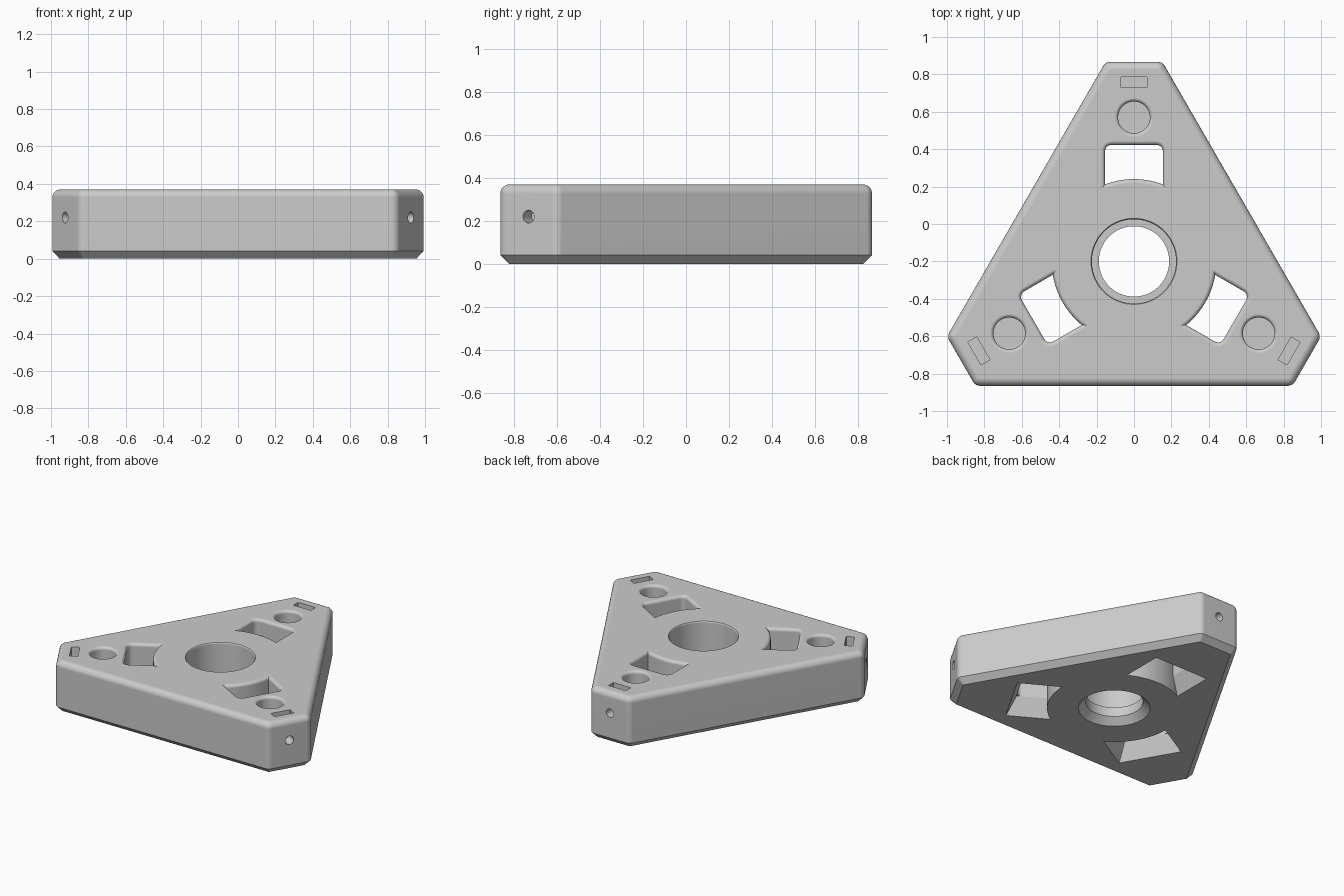
import bpy, bmesh, math
from mathutils import Vector, Matrix

if "Cube" in bpy.data.objects:
    bpy.data.objects.remove(bpy.data.objects["Cube"])

H = 0.37          # plate height
TIP, HALF = 1.067, 0.152   # tip face distance from the hub axis, half width

grey = bpy.data.materials.new("light_grey")
grey.use_nodes = True
grey.diffuse_color = (0.6, 0.6, 0.6, 1)
grey.node_tree.nodes["Principled BSDF"].inputs["Base Color"].default_value = (0.6, 0.6, 0.6, 1)


def circle(r, z, n=64):
    return [Vector((r * math.cos(2 * math.pi * i / n), r * math.sin(2 * math.pi * i / n), z))
            for i in range(n)]


def rounded(corners, z, inset, r, steps=5):
    """Outline of a convex polygon, moved inwards, with rounded corners."""
    ring, n = [], len(corners)
    for i, p in enumerate(corners):
        e1 = (p - corners[i - 1]).normalized()
        e2 = (corners[(i + 1) % n] - p).normalized()
        n1, n2 = Vector((e1.y, -e1.x)), Vector((e2.y, -e2.x))
        centre = p - (n1 + n2) * (inset + r) / (1 + n1.dot(n2))
        for k in range(steps + 1):
            q = centre + r * n1.slerp(n2, k / steps)
            ring.append(Vector((q.x, q.y, z)))
    return ring


def loft(name, rings, matrix=Matrix.Identity(4)):
    """Closed solid through a stack of rings."""
    bm = bmesh.new()
    rows = [[bm.verts.new(matrix @ v) for v in ring] for ring in rings]
    for a, b in zip(rows, rows[1:]):
        for i in range(len(a)):
            bm.faces.new((a[i - 1], a[i], b[i], b[i - 1]))
    bm.faces.new(rows[0])
    bm.faces.new(rows[-1])
    bmesh.ops.recalc_face_normals(bm, faces=bm.faces)
    mesh = bpy.data.meshes.new(name)
    bm.to_mesh(mesh)
    bm.free()
    mesh.materials.append(grey)
    ob = bpy.data.objects.new(name, mesh)
    bpy.context.collection.objects.link(ob)
    return ob


def select(ob):
    bpy.ops.object.select_all(action='DESELECT')
    ob.select_set(True)
    bpy.context.view_layer.objects.active = ob


def cut(ob, cutter):
    select(ob)
    mod = ob.modifiers.new("cut", 'BOOLEAN')
    mod.operation, mod.solver, mod.object = 'DIFFERENCE', 'EXACT', cutter
    bpy.ops.object.modifier_apply(modifier=mod.name)
    bpy.data.objects.remove(cutter)


def fillet(r, steps=5):
    """Height and sideways travel of a quarter round that ends at the top face."""
    for k in range(steps + 1):
        a = math.pi / 2 * k / steps
        yield H - r + r * math.sin(a), r * (1 - math.cos(a))


# Plate: truncated triangle, chamfered below and rounded above
turns = [Matrix.Rotation(math.radians(120 * k), 4, 'Z') for k in range(3)]
outline = [(t @ Vector((x, TIP, 0))).to_2d() for t in turns for x in (HALF, -HALF)]
R = 0.045
rings = [rounded(outline, 0, 0.04, 0.003), rounded(outline, 0.04, 0, R)]
rings += [rounded(outline, z, d, R - d + 0.002) for z, d in fillet(R - 0.003)]
plate = loft("triangular_plate", rings)

# Central bore: bottom countersink, narrow throat, wide seat
bore = [(-0.01, 0.245), (0.047, 0.188), (0.115, 0.188), (0.115, 0.225)]
bore += [(z, 0.225 + d) for z, d in fillet(0.01, 3)] + [(H + 0.02, 0.235)]
cut(plate, loft("bore_cutter", [circle(r, z, 96) for z, r in bore]))

window = [Vector(p) for p in ((-0.155, 0.3), (0.155, 0.3), (0.155, 0.623), (-0.155, 0.623))]
slot = [Vector(p) for p in ((-0.07, 0.93), (0.07, 0.93), (0.07, 0.985), (-0.07, 0.985))]

for t in turns:
    # Window: flared below, rounded rim above, inner side following the hub
    rings = [rounded(window, -0.01, -0.065, 0.004), rounded(window, 0.12, 0, 0.004),
             rounded(window, 0.12, 0, 0.035)]
    rings += [rounded(window, z, -d, 0.035 + d) for z, d in fillet(0.022)]
    rings.append(rounded(window, H + 0.02, -0.022, 0.057))
    opening = loft("window_cutter", rings, t)
    hub = [(-0.1, 0.44)] + [(z, 0.44 - d) for z, d in fillet(0.022)] + [(H + 0.1, 0.418)]
    cut(opening, loft("hub_cutter", [circle(r, z, 128) for z, r in hub]))
    cut(plate, opening)

    # Round pocket
    pocket = [(H - 0.11, 0.085)] + [(z, 0.085 + d) for z, d in fillet(0.02)] + [(H + 0.02, 0.105)]
    cut(plate, loft("pocket_cutter", [circle(r, z, 48) for z, r in pocket],
                    t @ Matrix.Translation((0, 0.77, 0))))

    # Nut slot and the screw hole that meets it from the tip
    cut(plate, loft("slot_cutter", [rounded(slot, z, 0, 0.001, 1) for z in (0.15, H + 0.02)], t))
    aim = t @ Matrix.Translation((0, 0, 0.22)) @ Matrix.Rotation(-math.pi / 2, 4, 'X')
    cut(plate, loft("screw_cutter", [circle(0.03, y, 24) for y in (0.9, TIP + 0.05)], aim))

# Smooth the rounds, keep flats flat, and place the hub axis
select(plate)
bpy.ops.object.shade_smooth_by_angle(angle=math.radians(30))
weighted = plate.modifiers.new("weighted_normals", 'WEIGHTED_NORMAL')
weighted.keep_sharp = True
plate.location.y = -0.2
